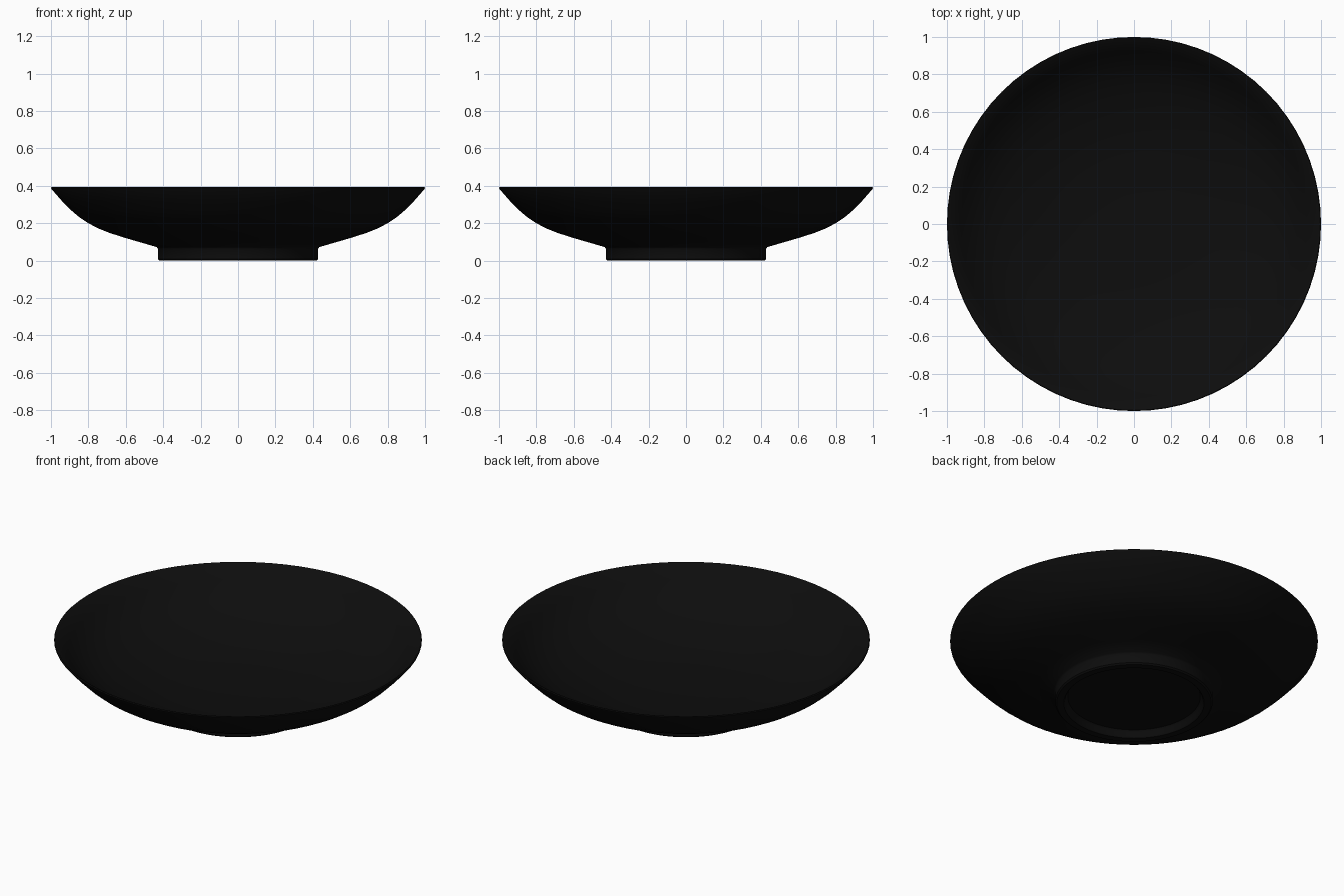
import bpy
import bmesh
from math import tau, radians
from mathutils import Vector

cube = bpy.data.objects.get("Cube")
if cube:
    bpy.data.objects.remove(cube, do_unlink=True)

SEGMENTS = 72


def flat_material(name, colour):
    mat = bpy.data.materials.new(name)
    mat.use_nodes = True
    mat.diffuse_color = colour
    bsdf = mat.node_tree.nodes["Principled BSDF"]
    bsdf.inputs["Base Color"].default_value = colour
    bsdf.inputs["Roughness"].default_value = 0.5
    return mat


def lathe(name, profile, mat):
    """Spin a closed half-profile of (radius, height) about the z axis."""
    bm = bmesh.new()
    verts = [bm.verts.new((r, 0, z)) for r, z in profile]
    edges = [bm.edges.new(pair) for pair in zip(verts, verts[1:])]
    bmesh.ops.spin(bm, geom=verts + edges, cent=Vector(), axis=(0, 0, 1),
                   angle=tau, steps=SEGMENTS, use_duplicate=False)
    bmesh.ops.remove_doubles(bm, verts=bm.verts, dist=0.0005)
    bmesh.ops.recalc_face_normals(bm, faces=bm.faces)
    mesh = bpy.data.meshes.new(name)
    bm.to_mesh(mesh)
    bm.free()
    mesh.materials.append(mat)
    obj = bpy.data.objects.new(name, mesh)
    bpy.context.collection.objects.link(obj)
    bpy.ops.object.select_all(action="DESELECT")
    obj.select_set(True)
    bpy.context.view_layer.objects.active = obj
    bpy.ops.object.shade_smooth_by_angle(angle=radians(40))
    return obj


black = flat_material("black glaze", (0.004, 0.004, 0.004, 1))

# Recessed underside and foot ring
foot = [(0, 0.04), (0.36, 0.04), (0.37, 0.03), (0.375, 0.007), (0.382, 0),
        (0.42, 0), (0.428, 0.008), (0.428, 0.063), (0.435, 0.072)]
# Outer wall
outside = [(0.52, 0.097), (0.61, 0.123), (0.69, 0.149), (0.75, 0.173),
           (0.80, 0.2), (0.845, 0.229), (0.89, 0.267), (0.94, 0.317), (0.998, 0.383)]
# Rounded lip
lip = [(1.0, 0.388), (0.996, 0.392), (0.988, 0.39)]
# Hollow inside, following the outer wall
inside = [(0.925, 0.322), (0.875, 0.275), (0.83, 0.241), (0.785, 0.214),
          (0.735, 0.189), (0.67, 0.164), (0.59, 0.139), (0.5, 0.115),
          (0.4, 0.096), (0.28, 0.086), (0.14, 0.082), (0, 0.081)]

lathe("bowl", foot + outside + lip + inside, black)
